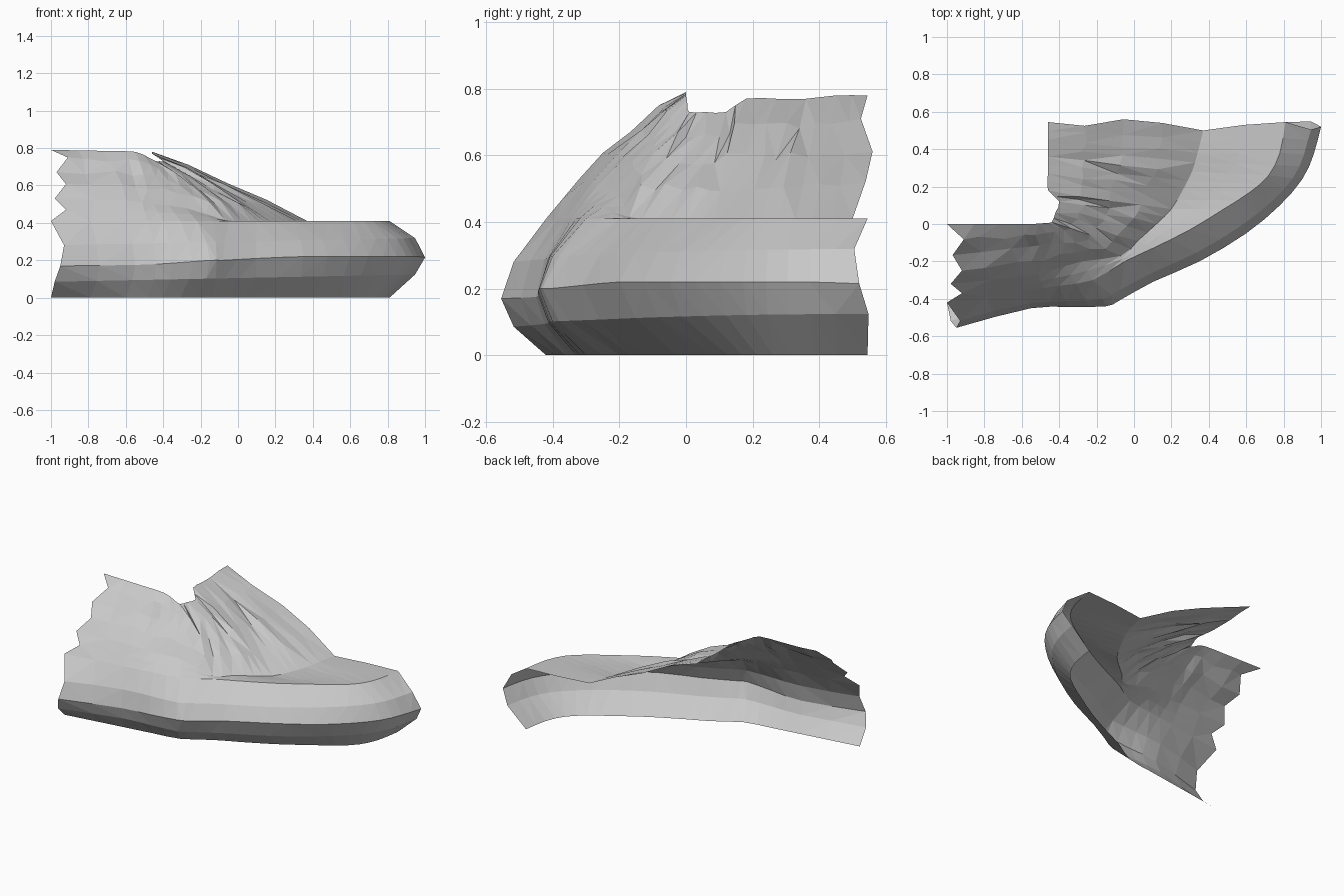
import bpy
import bmesh
import random
from mathutils import Vector

random.seed(4)
default_cube = bpy.data.objects.get("Cube")
if default_cube:
    bpy.data.objects.remove(default_cube, do_unlink=True)

# Single stone colour
stone = bpy.data.materials.new("grey_stone")
stone.use_nodes = True
stone_colour = (0.58, 0.58, 0.58, 1.0)
stone.diffuse_color = stone_colour
stone.node_tree.nodes["Principled BSDF"].inputs["Base Color"].default_value = stone_colour

# Guide lines running from the left end round to the back right end
belt = [(-.96, -.555, .17), (-.55, -.45, .175), (-.35, -.445, .185), (-.15, -.44, .2),
        (-.08, -.41, .2), (.1, -.31, .21), (.35, -.2, .22), (.6, -.05, .22),
        (.78, .1, .22), (.9, .24, .22), (.96, .37, .22), (1, .52, .215)]
rim = [(-1, -.42), (-.6, -.36), (-.4, -.33), (-.22, -.3), (-.05, -.2), (.1, -.13),
       (.3, -.03), (.48, .08), (.62, .17), (.72, .26), (.78, .38), (.81, .545)]
rim = [(x, y, .41) for x, y in rim]
foot = [(-.96, -.32, .53), (-.6, -.28, .52), (-.45, -.25, .5), (-.28, -.2, .48),
        (-.07, -.17, .415), (.02, -.09, .41), (.12, 0, .4), (.2, .08, .39),
        (.26, .18, .395), (.31, .28, .4), (.34, .38, .41), (.37, .5, .41)]
crest = [(-1, 0, .79), (-.72, 0, .785), (-.55, 0, .78), (-.48, .005, .75),
         (-.44, .01, .73), (-.42, .06, .73), (-.4, .12, .73), (-.46, .18, .77),
         (-.46, .27, .77), (-.46, .36, .77), (-.46, .45, .78), (-.46, .545, .78)]

# Broken outline at the two ends, one value per row
left_end_x = [-1, -.98, -.95, -.93, -1, -.92, -.98, -.92, -.97, -.91, -1]
back_end_y = [.545, .548, .52, .505, .545, .53, .5, .54, .56, .525, .545]


def refine(points, steps=2):
    """Smooth a guide line by passing a spline through its points."""
    p = [Vector(q) for q in points]
    p = [p[0] * 2 - p[1]] + p + [p[-1] * 2 - p[-2]]
    result = []
    for a, b, c, d in zip(p, p[1:], p[2:], p[3:]):
        for k in range(steps):
            t = k / steps
            result.append(b + (c - a) * (t / 2) + (a * 2 - b * 5 + c * 4 - d) * (t * t / 2)
                          + (b * 3 - a - c * 3 + d) * (t ** 3 / 2))
    return result + [p[-2]]


def blend(line_a, line_b, t):
    return [a.lerp(b, t) for a, b in zip(line_a, line_b)]


def with_height(line, height):
    return [Vector((p.x, p.y, height(p))) for p in line]


def roughen(line, amount, lift):
    inner = [p + Vector((random.uniform(-1, 1) * amount, random.uniform(-1, 1) * amount,
                         lift + random.uniform(-1, 1) * amount)) for p in line]
    return inner


def make_surface(name, rows):
    bm = bmesh.new()
    grid = [[bm.verts.new(p) for p in row] for row in rows]
    for low, high in zip(grid, grid[1:]):
        for j in range(len(low) - 1):
            bm.faces.new((low[j], low[j + 1], high[j + 1], high[j]))
    bmesh.ops.triangulate(bm, faces=bm.faces[:], quad_method='SHORT_EDGE')
    mesh = bpy.data.meshes.new(name)
    bm.to_mesh(mesh)
    bm.free()
    mesh.materials.append(stone)
    obj = bpy.data.objects.new(name, mesh)
    bpy.context.collection.objects.link(obj)
    return obj


belt, rim, foot, crest = map(refine, (belt, rim, foot, crest))

# Bulging wall rows from the ground to the rim, then ledge and hill rows
rows = [
    with_height(rim, lambda p: 0),
    with_height(blend(belt, rim, .28), lambda p: .105 + .02 * p.x),
    belt,
    with_height(blend(belt, rim, .28), lambda p: .3 + .02 * p.x),
    rim,
    blend(rim, foot, .5),
    foot,
]
for t in (.25, .5, .75):
    rows.append(roughen(blend(foot, crest, t), .012, .015))
rows.append(crest)

for row, x, y in zip(rows, left_end_x, back_end_y):
    row[0] = Vector((x, row[0].y, row[0].z))
    row[-1] = Vector((row[-1].x, y, row[-1].z))

rim_row = 4
make_surface("cliff_wall", rows[:rim_row + 1])
make_surface("ledge_and_hillside", rows[rim_row:])
